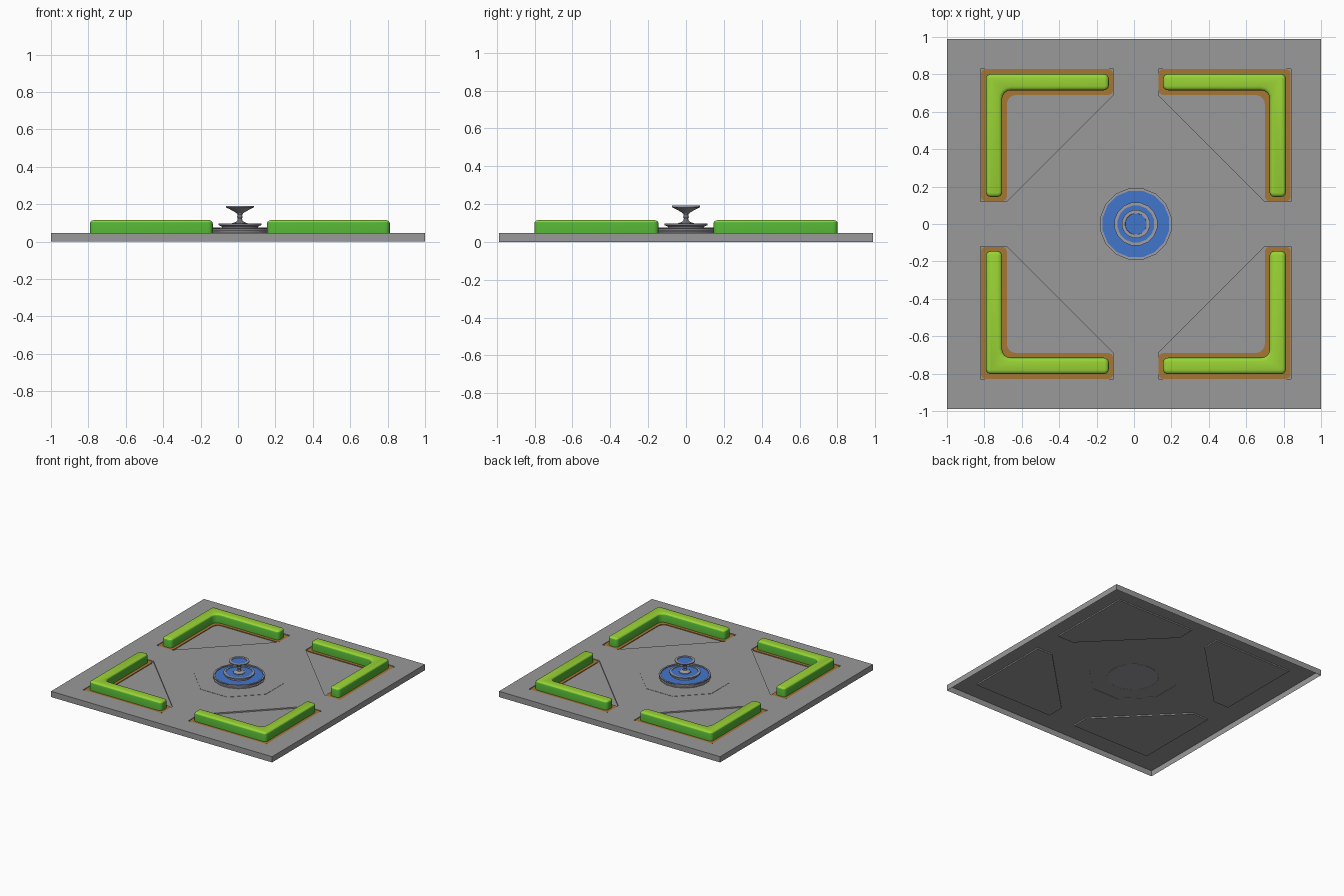
import bpy, bmesh, math
from mathutils import Vector

if "Cube" in bpy.data.objects:
    bpy.data.objects.remove(bpy.data.objects["Cube"])

CX = 0.01            # garden layout sits slightly right of the slab centre
TOP, PIT = 0.047, 0.037


def mat(name, rgb):
    m = bpy.data.materials.new(name)
    m.diffuse_color = (*rgb, 1)
    m.use_nodes = True
    m.node_tree.nodes["Principled BSDF"].inputs["Base Color"].default_value = m.diffuse_color
    return m


PAVING = mat("paving_grey", (0.32, 0.32, 0.32))
STONE = mat("fountain_stone", (0.34, 0.34, 0.38))
WATER = mat("water_blue", (0.055, 0.18, 0.60))
SOIL = mat("soil_brown", (0.39, 0.18, 0.033))
LEAF = mat("hedge_green", (0.09, 0.45, 0.035))
LIGHT = mat("hedge_light_green", (0.32, 0.65, 0.035))


def finish(bm, name, mats, smooth=None, rule=None):
    """Turn a bmesh into an object."""
    bm.normal_update()
    if rule:
        for f in bm.faces:
            f.material_index = rule(f)
    me = bpy.data.meshes.new(name)
    bm.to_mesh(me)
    bm.free()
    ob = bpy.data.objects.new(name, me)
    bpy.context.collection.objects.link(ob)
    for m in mats:
        me.materials.append(m)
    if smooth:
        bpy.ops.object.select_all(action='DESELECT')
        ob.select_set(True)
        bpy.context.view_layer.objects.active = ob
        bpy.ops.object.shade_smooth_by_angle(angle=math.radians(smooth))
    return ob


def loft(bm, rings, cap_top=True, cap_bottom=False):
    """Skin equal-length rings of 3D points."""
    vs = [[bm.verts.new(p) for p in r] for r in rings]
    n = len(vs[0])
    for a, b in zip(vs, vs[1:]):
        for i in range(n):
            j = (i + 1) % n
            bm.faces.new((a[i], a[j], b[j], b[i]))
    if cap_top:
        bm.faces.new(vs[-1])
    if cap_bottom:
        bm.faces.new(vs[0][::-1])


def place(pts, sx, sy, z):
    """Mirror a first-quadrant outline, keeping it counter-clockwise."""
    out = [(CX + sx * x, sy * y, z) for x, y in pts]
    return out if sx * sy > 0 else out[::-1]


def ell(lo, hi, w, r_out, r_in, d=0.0, seg=4):
    """Rounded L outline, inset by d, counter-clockwise."""
    a, b, c = lo + d, hi - d, hi - w + d
    corners = [(a, b), (a, c), (c, c), (c, a), (b, a), (b, b)]
    pts = []
    for i, p in enumerate(corners):
        p = Vector(p)
        u = (Vector(corners[i - 1]) - p).normalized()
        v = (Vector(corners[(i + 1) % 6]) - p).normalized()
        r = r_in + d if i == 2 else max(r_out - d, 0.004)
        centre = p + (u + v) * r
        for k in range(seg + 1):
            t = k / seg * math.pi / 2
            q = centre - v * r * math.cos(t) - u * r * math.sin(t)
            pts.append((q.x, q.y))
    return pts


def circle(r, n, z):
    o = math.pi / n
    return [(CX + r * math.cos(2 * math.pi * i / n + o),
             r * math.sin(2 * math.pi * i / n + o), z) for i in range(n)]


QUADS = [(1, 1), (-1, 1), (-1, -1), (1, -1)]
NAMES = ["back_right", "back_left", "front_left", "front_right"]
BED = [(0.12, 0.83), (0.12, 0.69), (0.69, 0.12), (0.83, 0.12), (0.83, 0.83)]
OCT = [(CX + x, y, TOP) for x, y in
       [(.325, .12), (.12, .325), (-.12, .325), (-.325, .12),
        (-.325, -.12), (-.12, -.325), (.12, -.325), (.325, -.12)]]

# paving slab: open underneath, top sheet with openings for beds and plaza
W, D = 1.0, 0.988
border = [(-W, -D), (W, -D), (W, D), (-W, D)]


def sheet(bm, loops):
    """Fill a flat area between an outer loop and its holes."""
    edges = []
    for lp in loops:
        vs = [bm.verts.new(p) for p in lp]
        edges += [bm.edges.new((vs[i - 1], vs[i])) for i in range(len(vs))]
    bmesh.ops.triangle_fill(bm, use_beauty=True, use_dissolve=False,
                            edges=edges, normal=(0, 0, 1))


bm = bmesh.new()
sheet(bm, [[(x, y, TOP) for x, y in border], OCT]
      + [place(BED, sx, sy, TOP) for sx, sy in QUADS])
loft(bm, [[(x, y, z) for x, y in border] for z in (0, TOP)], cap_top=False)
bmesh.ops.remove_doubles(bm, verts=bm.verts, dist=1e-5)
finish(bm, "paving_slab", [PAVING])

# octagonal plaza, a hair above the paving, open below the fountain
bm = bmesh.new()
sheet(bm, [[(x, y, TOP + .002) for x, y, _ in OCT], circle(.19, 16, TOP + .002)])
loft(bm, [OCT, [(x, y, TOP + .002) for x, y, _ in OCT]], cap_top=False)
bmesh.ops.remove_doubles(bm, verts=bm.verts, dist=1e-5)
finish(bm, "plaza", [PAVING])

# corner beds: sunken floor, soil strip and hedge
HEDGE = [(PIT, 0), (.098, 0), (.106, .003), (.112, .010), (.115, .020)]
for (sx, sy), nm in zip(QUADS, NAMES):
    bm = bmesh.new()
    loft(bm, [place(BED, sx, sy, z) for z in (TOP, PIT)])
    for f in bm.faces:               # walls face into the pit
        if len(f.verts) == 4:
            f.normal_flip()
    finish(bm, "bed_floor_" + nm, [PAVING])

    bm = bmesh.new()
    loft(bm, [place(ell(.122, .828, .138, .025, .05), sx, sy, z)
              for z in (PIT, PIT + .006)])
    finish(bm, "soil_" + nm, [SOIL])

    bm = bmesh.new()
    loft(bm, [place(ell(.145, .802, .087, .026, .045, d), sx, sy, z)
              for z, d in HEDGE])
    finish(bm, "hedge_" + nm, [LEAF, LIGHT], 35,
           lambda f: 1 if f.normal.z > 0.45 else 0)


# fountain
def lathe(name, profile, n, m, cap_top=False, cap_bottom=False):
    bm = bmesh.new()
    loft(bm, [circle(r, n, z) for r, z in profile], cap_top, cap_bottom)
    return finish(bm, name, [m], 25)


def disc(name, r, n, z, m):
    bm = bmesh.new()
    bm.faces.new([bm.verts.new(p) for p in circle(r, n, z)])
    finish(bm, name, [m])


disc("fountain_floor", .192, 16, TOP + .001, STONE)
lathe("lower_basin", [(.192, TOP), (.192, .056), (.184, .059), (.184, .068),
                      (.194, .071), (.194, .077), (.181, .077), (.181, .066)],
      16, STONE)
disc("lower_water", .182, 16, .070, WATER)
lathe("middle_basin", [(.098, .066), (.098, .080), (.108, .085), (.117, .089),
                       (.117, .098), (.100, .098), (.100, .090)], 16, STONE)
disc("middle_water", .101, 16, .094, WATER)
lathe("stem", [(.045, .092), (.045, .099), (.030, .103), (.017, .110),
               (.012, .122), (.017, .132), (.013, .142), (.020, .153),
               (.028, .158)], 8, STONE, True)
lathe("upper_bowl", [(.020, .155), (.038, .164), (.060, .176), (.076, .183),
                     (.076, .191), (.058, .191), (.056, .183)], 16, STONE)
disc("upper_water", .057, 16, .187, WATER)
